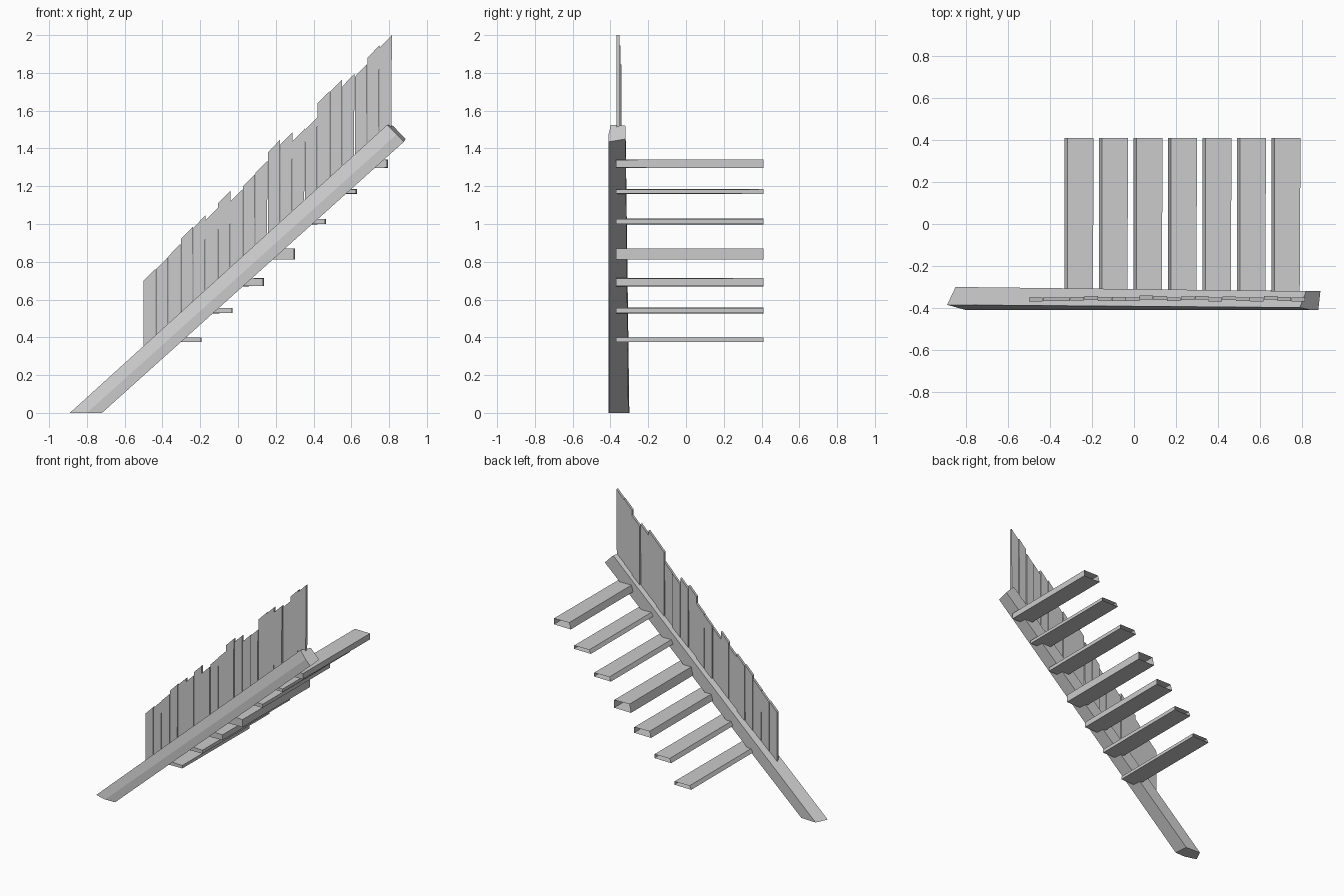
import bpy, bmesh, random

if "Cube" in bpy.data.objects:
    bpy.data.objects.remove(bpy.data.objects["Cube"])

random.seed(4)


def loft(name, start, end, cap_start=True, cap_end=True):
    """Join two matching cross-sections into a solid with flat faces."""
    n = len(start)
    bm = bmesh.new()
    a = [bm.verts.new(p) for p in start]
    b = [bm.verts.new(p) for p in end]
    for i in range(n):
        j = (i + 1) % n
        bm.faces.new((a[i], a[j], b[j], b[i]))
    if cap_start:
        bm.faces.new(a[::-1])
    if cap_end:
        bm.faces.new(b)
    bmesh.ops.recalc_face_normals(bm, faces=bm.faces[:])
    me = bpy.data.meshes.new(name)
    bm.to_mesh(me)
    bm.free()
    ob = bpy.data.objects.new(name, me)
    bpy.context.collection.objects.link(ob)
    return ob


# Sloping side beam with a ridged front and a cut level foot
foot = [(-0.89, -0.385, 0), (-0.80, -0.41, 0), (-0.72, -0.408, 0),
        (-0.73, -0.305, 0), (-0.85, -0.30, 0)]
head = [(0.79, -0.398, 1.525), (0.84, -0.41, 1.475), (0.878, -0.41, 1.435),
        (0.888, -0.32, 1.45), (0.82, -0.32, 1.52)]
loft("side_beam", foot, head)

# Rough plank treads, open at the free end
thickness = [0.026, 0.03, 0.044, 0.06, 0.03, 0.026, 0.046]
for i, t in enumerate(thickness):
    x0, top = -0.33 + i * 0.1642, 0.40 + i * 0.157
    x1 = x0 + 0.138

    def section(y, dx, dz):
        return [(x0, y, top - t), (x1 + dx, y, top - t + dz),
                (x1 + dx, y, top - dz), (x0 + 0.014, y, top)]
    loft(f"tread_{i + 1}", section(-0.37, -0.004, 0.002),
         section(0.41, 0, 0.001), cap_end=False)

# Uneven fence boards with sloping tops, standing in the beam
tops = [0.70, 0.76, 0.83, 0.92, 0.98, 1.02, 1.11, 1.12, 1.20, 1.27,
        1.38, 1.42, 1.44, 1.50, 1.64, 1.70, 1.73, 1.78, 1.88, 1.935]
for i, top in enumerate(tops):
    x0 = -0.5 + i * 0.0658
    x1 = x0 + 0.0645
    y = -0.36 + (random.uniform(0, 0.010) if 0 < i < 19 else 0)
    inset = random.uniform(0, 0.005)
    low = 0.30 + (x0 + 0.5) * 0.90

    def face(yy):
        return [(x0, yy, low), (x1 - inset, yy, low + 0.058),
                (x1, yy, top + 0.065), (x0, yy, top)]
    loft(f"fence_board_{i + 1}", face(y - 0.009), face(y + 0.009))
